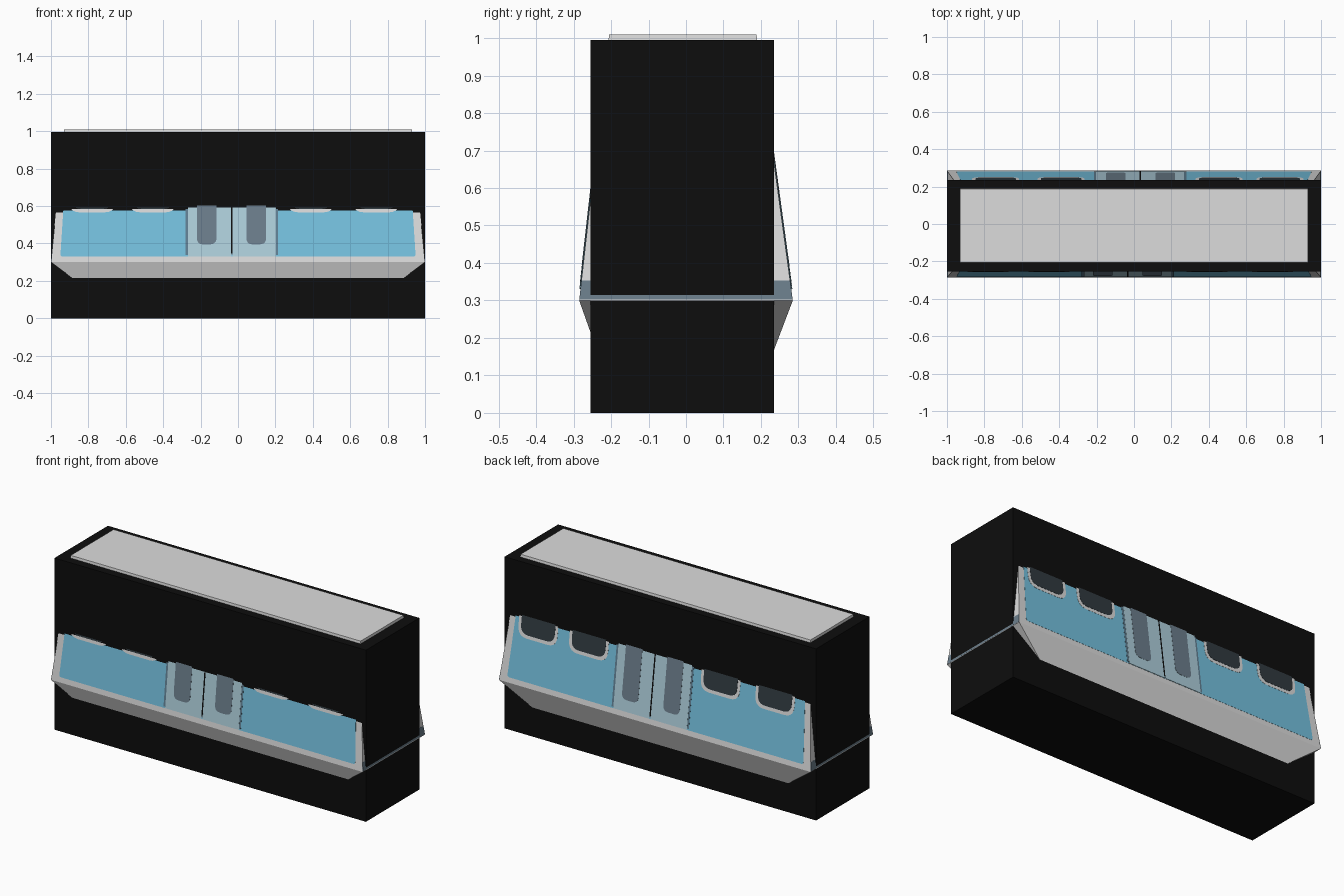
import bpy, bmesh
from mathutils import Vector

if "Cube" in bpy.data.objects:
    bpy.data.objects.remove(bpy.data.objects["Cube"])


def mat(name, r, g, b):
    m = bpy.data.materials.new(name)
    m.diffuse_color = (r, g, b, 1)
    m.use_nodes = True
    m.node_tree.nodes["Principled BSDF"].inputs["Base Color"].default_value = m.diffuse_color
    return m


BLACK = mat("black", 0.004, 0.004, 0.004)
GREY = mat("light_grey", 0.72, 0.72, 0.72)
BLUE = mat("sky_blue", 0.18, 0.54, 0.745)
DOOR = mat("pale_blue_grey", 0.43, 0.63, 0.72)
SLATE = mat("slate", 0.15, 0.21, 0.263)
GLASS = mat("dark_glass", 0.03, 0.043, 0.052)
TRIM = mat("dark_blue_trim", 0.12, 0.22, 0.30)


def loft(name, rings, material):
    """Closed solid through a list of equal-length point rings."""
    bm = bmesh.new()
    vs = [[bm.verts.new(p) for p in ring] for ring in rings]
    n = len(vs[0])
    bm.faces.new(vs[0])
    bm.faces.new(vs[-1])
    for a, b in zip(vs, vs[1:]):
        for i in range(n):
            j = (i + 1) % n
            bm.faces.new((a[i], a[j], b[j], b[i]))
    bmesh.ops.recalc_face_normals(bm, faces=bm.faces)
    me = bpy.data.meshes.new(name)
    bm.to_mesh(me)
    bm.free()
    me.materials.append(material)
    ob = bpy.data.objects.new(name, me)
    bpy.context.collection.objects.link(ob)
    return ob


def rect(x, y0, y1, z):
    return [(-x, y0, z), (x, y0, z), (x, y1, z), (-x, y1, z)]


# Solid black block and the flared car shell that pokes out of it
loft("black_block", [rect(0.999, -0.255, 0.235, 0), rect(0.999, -0.255, 0.235, 0.995)], BLACK)
loft("car_shell", [rect(0.73, -0.214, 0.209, 0.1),
                   rect(1.0, -0.285, 0.285, 0.3),
                   rect(0.93, -0.205, 0.188, 1.01)], GREY)


def rounded(corners, r, n=5):
    """Polygon with its corners eased by a small curve."""
    if r == 0:
        return corners
    out = []
    pts = [Vector(c) for c in corners]
    for i, p in enumerate(pts):
        a = p + (pts[i - 1] - p).normalized() * r
        b = p + (pts[(i + 1) % len(pts)] - p).normalized() * r
        for k in range(n + 1):
            t = k / n
            out.append(a * (1 - t) ** 2 + p * (2 * t * (1 - t)) + b * t ** 2)
    return out


def side_y(side, z):
    t = (z - 0.3) / 0.71
    return -0.285 + 0.08 * t if side == "front" else 0.285 - 0.097 * t


def plate(name, side, corners, off, material, r=0.0):
    """Thin plate on a sloping side; the back is the front turned half round."""
    s = -1 if side == "front" else 1
    pts = rounded(corners, r)
    rings = [[(-s * x, side_y(side, z) + s * d, z) for x, z in pts] for d in (-0.002, off)]
    loft(f"{side}_{name}", rings, material)


def box2(x0, x1, z0, z1):
    return [(x0, z0), (x1, z0), (x1, z1), (x0, z1)]


for side in ("front", "back"):
    # Blue side panel
    plate("blue_panel", side, [(-0.95, 0.33), (0.95, 0.33), (0.91, 0.95), (-0.91, 0.95)],
          0.001, BLUE, 0.015)
    # Side windows with light frames
    for i, cx in enumerate((-0.78, -0.455, 0.39, 0.74)):
        plate(f"window_frame_{i}", side, box2(cx - 0.125, cx + 0.125, 0.566, 0.87), 0.002, GREY, 0.06)
        plate(f"window_glass_{i}", side, box2(cx - 0.108, cx + 0.108, 0.585, 0.85), 0.003, GLASS, 0.05)
    # Door surround, two door leaves, their windows and the centre gap
    plate("door_surround", side, box2(-0.28, 0.215, 0.338, 0.92), 0.002, TRIM)
    for i, (x0, x1, w0, w1) in enumerate(((-0.268, -0.036, -0.22, -0.115),
                                          (-0.029, 0.204, 0.045, 0.15))):
        plate(f"door_leaf_{i}", side, box2(x0, x1, 0.331, 0.91), 0.003, DOOR)
        plate(f"door_window_{i}", side, box2(w0, w1, 0.395, 0.85), 0.004, SLATE, 0.035)
    plate("door_gap", side, box2(-0.037, -0.029, 0.345, 0.91), 0.0035, BLACK)

# Dark band along the foot of each sloping end
for s, label in ((-1, "left"), (1, "right")):
    rings = []
    for d in (-0.003, 0.0004):
        ring = []
        for side, z in (("front", 0.303), ("back", 0.303), ("back", 0.353), ("front", 0.353)):
            ring.append((s * (1 - 0.07 * (z - 0.3) / 0.71 + d), side_y(side, z), z))
        rings.append(ring)
    loft(f"{label}_end_band", rings, SLATE)
